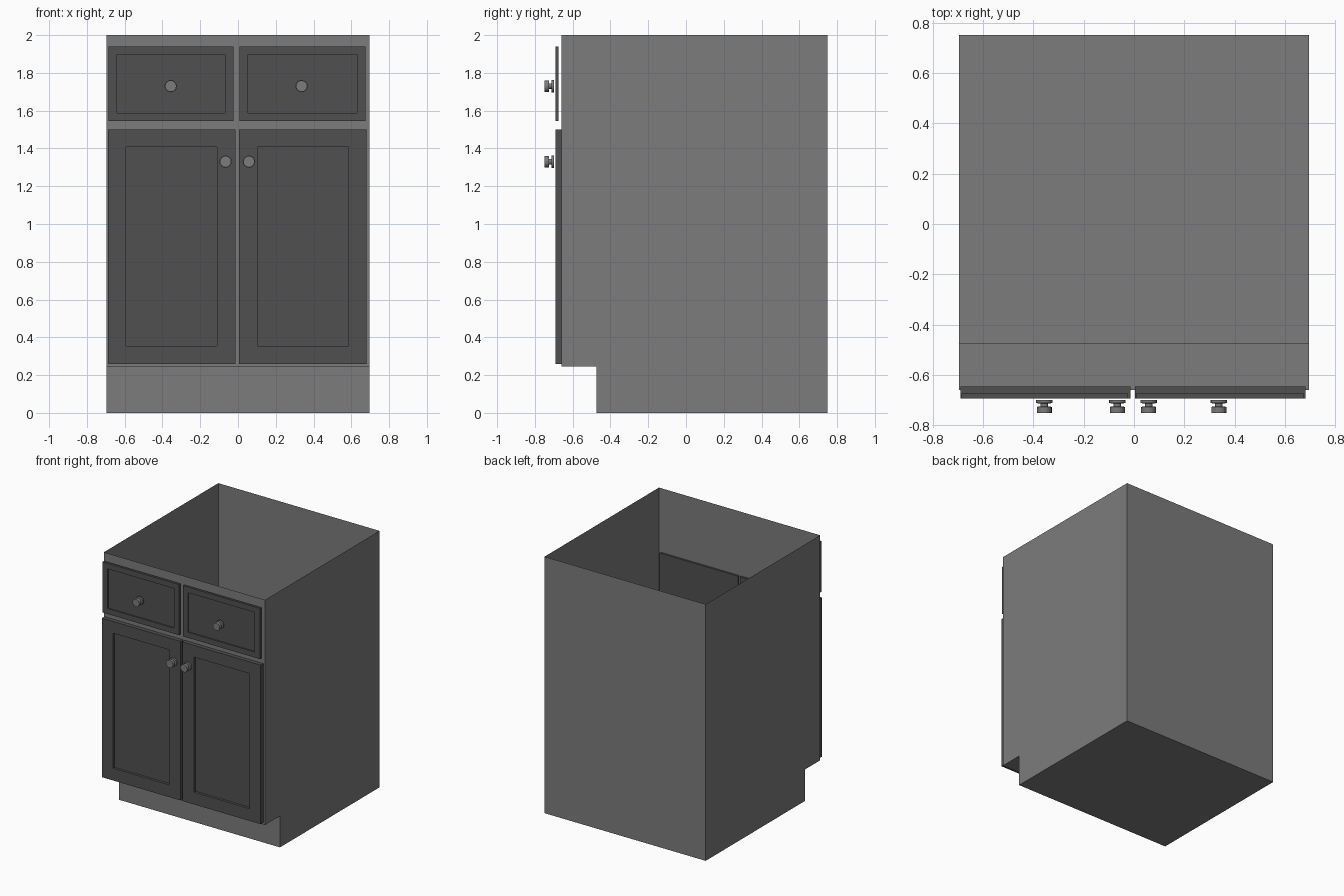
import bpy, bmesh, math

if "Cube" in bpy.data.objects:
    bpy.data.objects.remove(bpy.data.objects["Cube"])


def material(name, value):
    m = bpy.data.materials.new(name)
    m.diffuse_color = (value, value, value, 1)
    m.use_nodes = True
    m.node_tree.nodes["Principled BSDF"].inputs["Base Color"].default_value = m.diffuse_color
    return m


BODY = material("mid grey", 0.20)
PANEL = material("dark grey", 0.08)


def finish(name, bm, mat, normals=True):
    if normals:
        bmesh.ops.recalc_face_normals(bm, faces=bm.faces)
    me = bpy.data.meshes.new(name)
    bm.to_mesh(me)
    bm.free()
    me.materials.append(mat)
    ob = bpy.data.objects.new(name, me)
    bpy.context.collection.objects.link(ob)
    return ob


# Cabinet shell: side profile with toe kick, thin walls, open top
def cabinet_body():
    half = 0.695
    profile = [(-0.66, 2), (-0.66, 0.245), (-0.475, 0.245),
               (-0.475, 0), (0.75, 0), (0.75, 2)]
    bm = bmesh.new()
    left = [bm.verts.new((-half, y, z)) for y, z in profile]
    right = [bm.verts.new((half, y, z)) for y, z in profile]
    bm.faces.new(left)
    bm.faces.new(right[::-1])
    for i in range(len(profile) - 1):
        bm.faces.new((left[i], right[i], right[i + 1], left[i + 1]))
    # the side face is seen from -x counter-clockwise or not: orient from a closed copy
    lid = bm.faces.new((left[-1], right[-1], right[0], left[0]))
    bmesh.ops.recalc_face_normals(bm, faces=bm.faces)
    bmesh.ops.delete(bm, geom=[lid], context='FACES_ONLY')
    finish("cabinet_body", bm, BODY, normals=False)


# Framed slab with a recessed centre; outer and inner are (x0, x1, z0, z1)
def framed_panel(name, outer, inner, y_front, y_back, recess):
    bm = bmesh.new()

    def ring(r, y):
        x0, x1, z0, z1 = r
        return [bm.verts.new((x, y, z)) for x, z in
                ((x0, z0), (x1, z0), (x1, z1), (x0, z1))]

    rings = [ring(outer, y_back), ring(outer, y_front),
             ring(inner, y_front), ring(inner, y_front + recess)]
    for a, b in zip(rings, rings[1:]):
        for i in range(4):
            j = (i + 1) % 4
            bm.faces.new((a[i], a[j], b[j], b[i]))
    bm.faces.new(rings[0][::-1])
    bm.faces.new(rings[-1])
    finish(name, bm, PANEL)


# Turned knob: base disc, neck and head around the y axis
def knob(name, x, z, sides=16):
    profile = [(0.033, -0.699), (0.033, -0.711), (0.015, -0.713),
               (0.015, -0.724), (0.030, -0.726), (0.030, -0.750)]
    bm = bmesh.new()
    rings = []
    for r, y in profile:
        rings.append([bm.verts.new((x + r * math.cos(2 * math.pi * i / sides), y,
                                    z + r * math.sin(2 * math.pi * i / sides)))
                      for i in range(sides)])
    for a, b in zip(rings, rings[1:]):
        for i in range(sides):
            j = (i + 1) % sides
            bm.faces.new((a[i], a[j], b[j], b[i]))
    bm.faces.new(rings[0][::-1])
    bm.faces.new(rings[-1])
    finish(name, bm, BODY)


cabinet_body()

# Doors pass slightly through the front wall
framed_panel("left_door", (-0.689, -0.013, 0.26, 1.50),
             (-0.593, -0.111, 0.355, 1.408), -0.692, -0.645, 0.02)
framed_panel("right_door", (0.004, 0.680, 0.26, 1.50),
             (0.104, 0.584, 0.355, 1.408), -0.692, -0.645, 0.02)

# Drawer fronts stand just off the wall
framed_panel("left_drawer", (-0.685, -0.024, 1.545, 1.94),
             (-0.641, -0.068, 1.588, 1.897), -0.692, -0.674, 0.01)
framed_panel("right_drawer", (0.009, 0.674, 1.545, 1.94),
             (0.052, 0.629, 1.588, 1.897), -0.692, -0.674, 0.01)

for name, x, z in (("left_drawer_knob", -0.356, 1.73),
                   ("right_drawer_knob", 0.337, 1.73),
                   ("left_door_knob", -0.066, 1.33),
                   ("right_door_knob", 0.058, 1.33)):
    knob(name, x, z)
